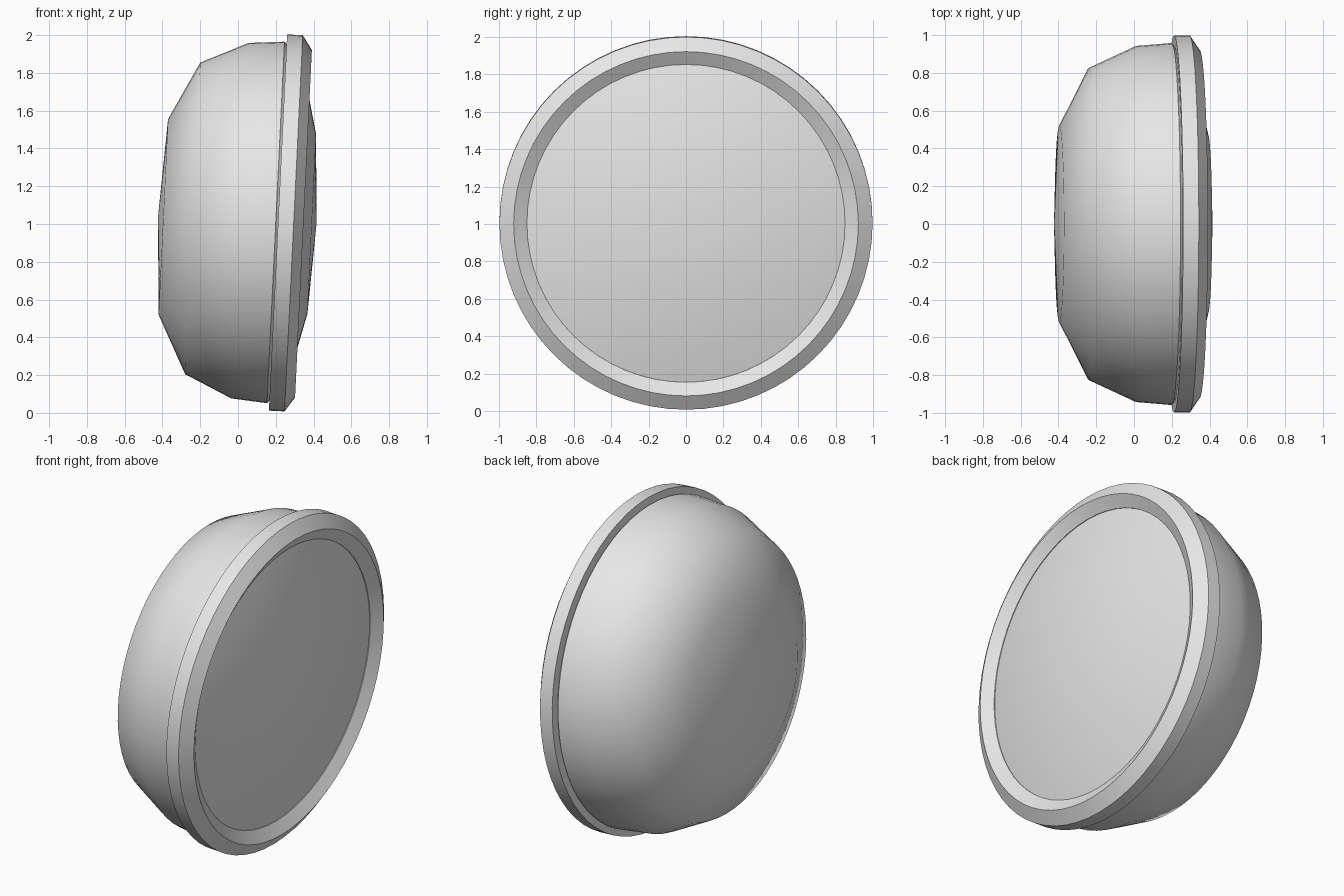
import bpy, bmesh, math
from mathutils import Matrix

if "Cube" in bpy.data.objects:
    bpy.data.objects.remove(bpy.data.objects["Cube"])

# one plain grey for everything
grey = bpy.data.materials.new("light grey")
grey.diffuse_color = (0.8, 0.8, 0.8, 1)
grey.use_nodes = True
grey.node_tree.nodes["Principled BSDF"].inputs["Base Color"].default_value = grey.diffuse_color

SEG = 64
TILT = Matrix.Translation((0, 0, 1.018)) @ Matrix.Rotation(math.radians(2.77), 4, 'Y')


def lathe(name, profile, angle, closed=False):
    """Revolve (axial, radius) points about the x axis, then tilt slightly downwards."""
    bm = bmesh.new()
    rings = []
    for a, r in profile:
        if r == 0:
            rings.append([bm.verts.new((a, 0, 0))])
        else:
            rings.append([bm.verts.new((a, r * math.cos(2 * math.pi * i / SEG),
                                        r * math.sin(2 * math.pi * i / SEG))) for i in range(SEG)])
    pairs = list(zip(rings, rings[1:]))
    if closed:
        pairs.append((rings[-1], rings[0]))
    for p, q in pairs:
        for i in range(SEG):
            j = (i + 1) % SEG
            loop = [p[i % len(p)], p[j % len(p)], q[j % len(q)], q[i % len(q)]]
            bm.faces.new(list(dict.fromkeys(loop)))
    bmesh.ops.recalc_face_normals(bm, faces=bm.faces)
    bm.transform(TILT)
    me = bpy.data.meshes.new(name)
    bm.to_mesh(me)
    bm.free()
    me.materials.append(grey)
    ob = bpy.data.objects.new(name, me)
    bpy.context.collection.objects.link(ob)
    bpy.ops.object.select_all(action='DESELECT')
    ob.select_set(True)
    bpy.context.view_layer.objects.active = ob
    bpy.ops.object.shade_smooth_by_angle(angle=math.radians(angle))
    return ob


# rounded rear housing
lathe("housing", [(-0.424, 0), (-0.396, 0.518), (-0.24, 0.826), (0.01, 0.942),
                  (0.20, 0.958), (0.215, 0.94), (0.25, 0.93), (0.25, 0)], 50)

# bevelled front rim
lathe("rim", [(0.212, 0.93), (0.212, 0.997), (0.295, 0.997), (0.347, 0.921),
              (0.305, 0.85), (0.25, 0.85)], 25, closed=True)

# shallow domed lens
lathe("lens", [(0.416, 0), (0.391, 0.475), (0.30, 0.852), (0.26, 0.852), (0.26, 0)], 30)
